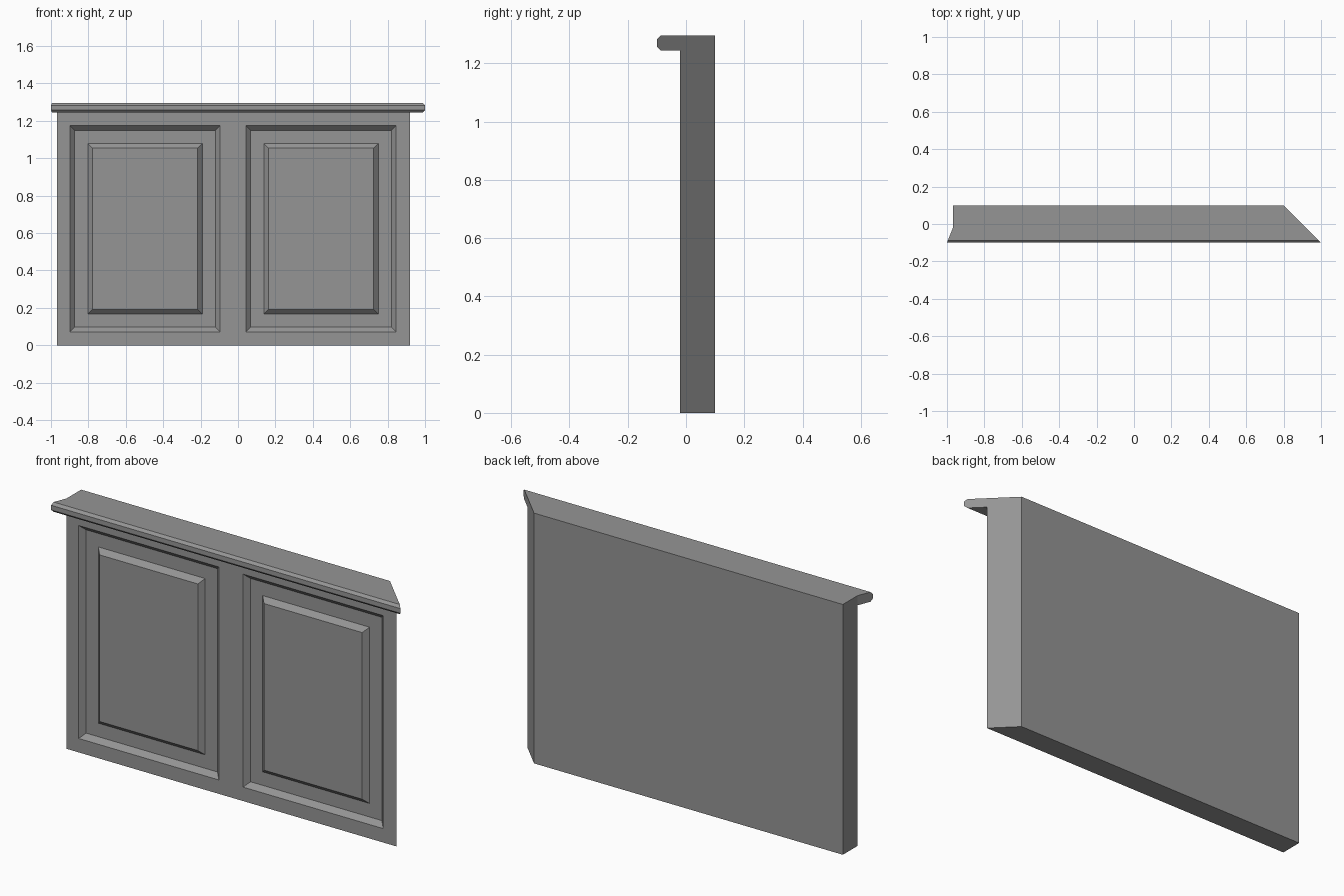
import bpy
import bmesh

cube = bpy.data.objects.get("Cube")
if cube:
    bpy.data.objects.remove(cube, do_unlink=True)

# Main dimensions
BACK, FRONT, LIP = 0.10, -0.02, -0.10
TOP, UNDER, CHAMFER = 1.295, 1.245, 0.013
BEVEL, BORDER = 0.025, 0.070

# Single painted finish
grey = bpy.data.materials.new("grey_paint")
grey.use_nodes = True
colour = (0.30, 0.30, 0.30, 1)
grey.diffuse_color = colour
grey.node_tree.nodes["Principled BSDF"].inputs["Base Color"].default_value = colour


def left_x(y):
    """Left end: square body, slightly splayed lip."""
    return -0.968 - 0.032 * max(0, FRONT - y) / (FRONT - LIP)


def right_x(y):
    """Right end: mitred at 45 degrees."""
    return 0.90 - y


bm = bmesh.new()


def face(points):
    return bm.faces.new([bm.verts.new(p) for p in points])


def sweep(profile, skip=()):
    """Run a (y, z) outline between both ends, leaving out the skipped sides."""
    for end in (left_x, right_x):
        face([(end(y), y, z) for y, z in profile])
    for i, (a, b) in enumerate(zip(profile, profile[1:] + profile[:1])):
        if i not in skip:
            face([(left_x(a[0]), *a), (right_x(a[0]), *a),
                  (right_x(b[0]), *b), (left_x(b[0]), *b)])


# Body slab, its front side left open for the panelled face
sweep([(FRONT, 0), (BACK, 0), (BACK, TOP), (FRONT, TOP), (FRONT, UNDER)], skip=(3, 4))

# Chamfered top lip, open where it meets the body
sweep([(FRONT, TOP), (LIP + CHAMFER, TOP), (LIP, TOP - CHAMFER),
       (LIP, UNDER + CHAMFER), (LIP + CHAMFER, UNDER), (FRONT, UNDER)], skip=(5,))

# Front face divided into stiles, rails and two panel fields
xs = [left_x(FRONT), -0.898, -0.096, 0.043, 0.845, right_x(FRONT)]
zs = [0, 0.072, 1.174, UNDER]
panels = []
for i in range(len(xs) - 1):
    for j in range(len(zs) - 1):
        cell = face([(xs[i], FRONT, zs[j]), (xs[i + 1], FRONT, zs[j]),
                     (xs[i + 1], FRONT, zs[j + 1]), (xs[i], FRONT, zs[j + 1])])
        if i in (1, 3) and j == 1:
            panels.append(cell)
bm.normal_update()

# Sunken moulding, flat border, then raised centre
for width, depth in ((BEVEL, -BEVEL), (BORDER, 0), (BEVEL, BEVEL)):
    bmesh.ops.inset_individual(bm, faces=panels, thickness=width, depth=depth,
                               use_even_offset=True)
    bm.normal_update()

bmesh.ops.remove_doubles(bm, verts=bm.verts, dist=0.0005)
bmesh.ops.recalc_face_normals(bm, faces=bm.faces)

mesh = bpy.data.meshes.new("panelled_counter_front")
bm.to_mesh(mesh)
bm.free()
mesh.materials.append(grey)
counter = bpy.data.objects.new("panelled_counter_front", mesh)
bpy.context.collection.objects.link(counter)
